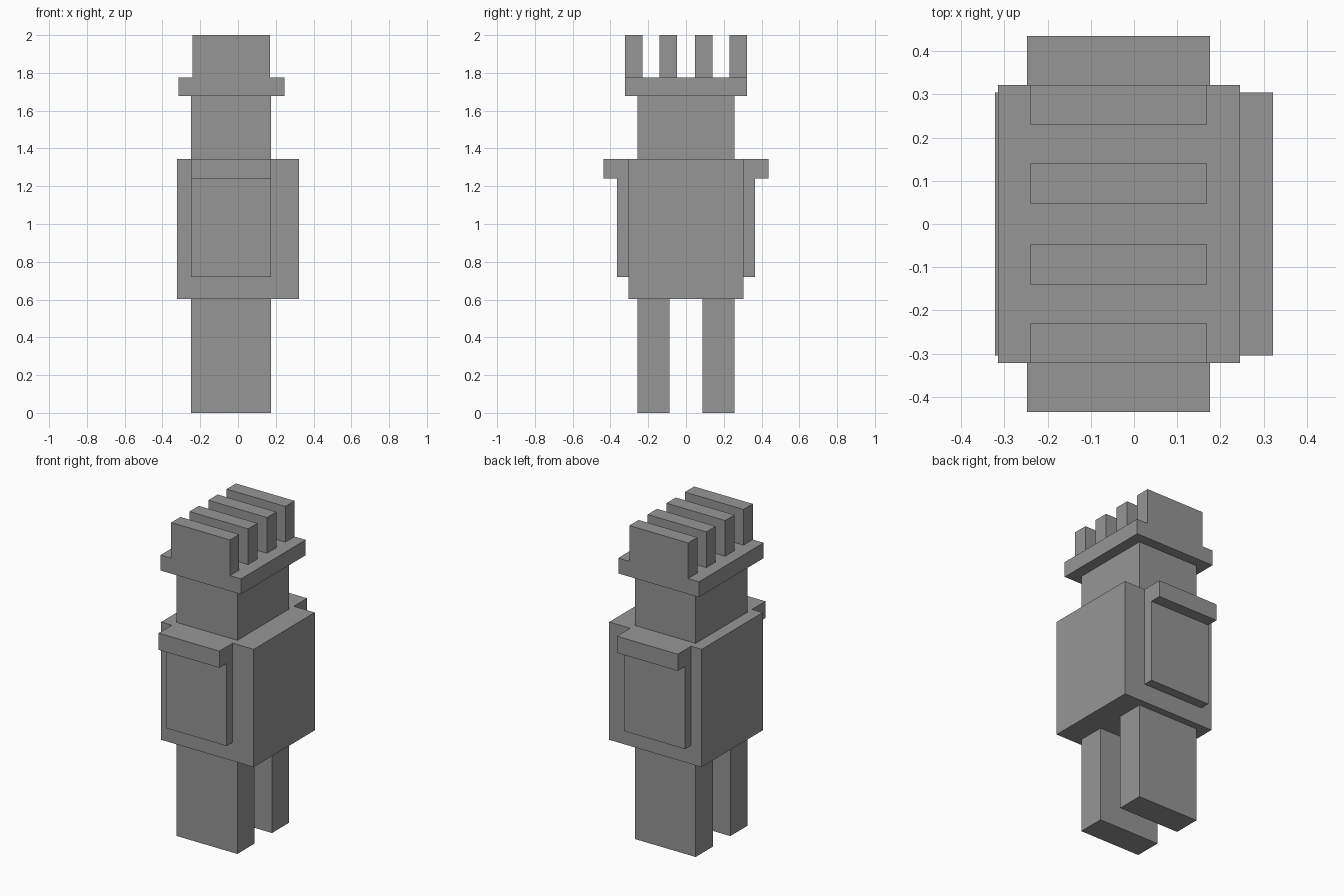
import bpy

cube = bpy.data.objects.get("Cube")
if cube:
    bpy.data.objects.remove(cube, do_unlink=True)

# One flat grey for the whole figure
grey = bpy.data.materials.new("plain_grey")
grey.use_nodes = True
colour = (0.305, 0.305, 0.305, 1)
grey.diffuse_color = colour
grey.node_tree.nodes["Principled BSDF"].inputs["Base Color"].default_value = colour


def box(name, x, y, z):
    """Box spanning the (low, high) ranges along each axis."""
    spans = (x, y, z)
    bpy.ops.mesh.primitive_cube_add(size=1, location=[(a + b) / 2 for a, b in spans])
    obj = bpy.context.object
    obj.name = name
    obj.scale = [b - a for a, b in spans]
    bpy.ops.object.transform_apply(location=False, rotation=False, scale=True)
    obj.data.materials.append(grey)
    return obj


def pair(name, x, y, z):
    """The same box on the front and the back."""
    box("front_" + name, x, (-y[1], -y[0]), z)
    box("back_" + name, x, y, z)


limb_x = (-0.248, 0.176)
crown_x = (-0.24, 0.169)

# Torso, head and crown band
box("torso", (-0.322, 0.322), (-0.304, 0.304), (0.603, 1.345))
box("head", limb_x, (-0.258, 0.258), (1.345, 1.678))
box("crown_band", (-0.315, 0.246), (-0.322, 0.322), (1.678, 1.775))

# Legs, arms and shoulders
pair("leg", limb_x, (0.087, 0.258), (0, 0.603))
pair("arm", limb_x, (0.304, 0.364), (0.72, 1.24))
pair("shoulder", limb_x, (0.304, 0.436), (1.24, 1.345))

# Crown blades
pair("inner_blade", crown_x, (0.047, 0.14), (1.775, 2))
pair("outer_blade", crown_x, (0.23, 0.322), (1.775, 2))
